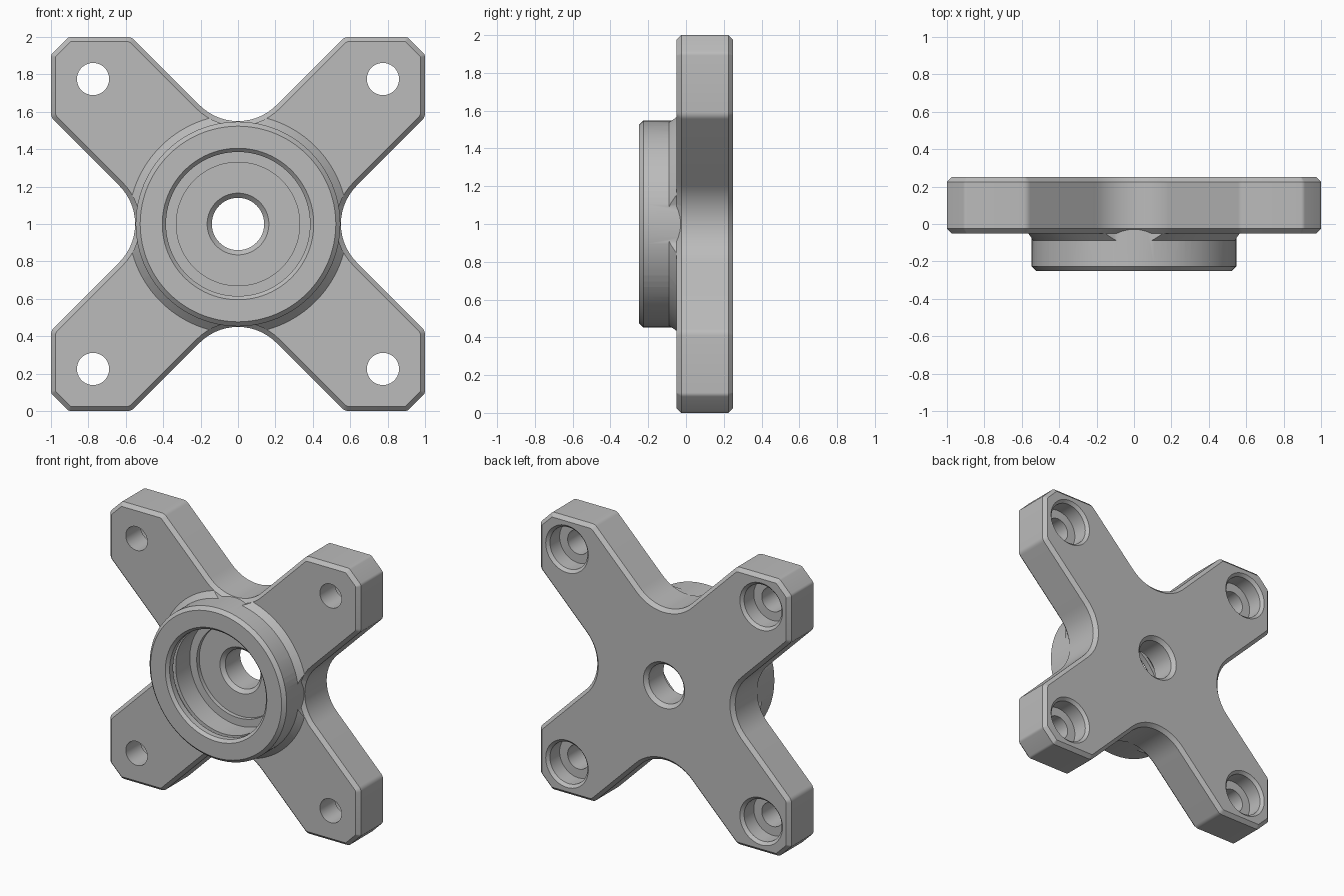
import bpy, bmesh, math
from mathutils import Vector

if "Cube" in bpy.data.objects:
    bpy.data.objects.remove(bpy.data.objects["Cube"], do_unlink=True)

SEGMENTS = 96
FRONT, BACK = -0.05, 0.25
CHAMFER = 0.025

# Single material
steel = bpy.data.materials.new("plain_grey")
steel.use_nodes = True
grey = (0.5, 0.5, 0.5, 1)
steel.diffuse_color = grey
steel.node_tree.nodes["Principled BSDF"].inputs["Base Color"].default_value = grey


def make_object(name, bm):
    bmesh.ops.recalc_face_normals(bm, faces=bm.faces)
    mesh = bpy.data.meshes.new(name)
    bm.to_mesh(mesh)
    bm.free()
    mesh.materials.append(steel)
    obj = bpy.data.objects.new(name, mesh)
    bpy.context.collection.objects.link(obj)
    return obj


def lathe(name, profile, cx=0, cz=1, segments=SEGMENTS):
    """Solid of revolution about y from (radius, y) points."""
    bm = bmesh.new()
    rings = []
    for r, y in profile:
        angles = [math.tau * i / segments for i in range(segments)]
        rings.append([bm.verts.new((cx + r * math.cos(a), y, cz + r * math.sin(a)))
                      for a in angles])
    for a, b in zip(rings, rings[1:]):
        for i in range(segments):
            j = (i + 1) % segments
            bm.faces.new((a[i], a[j], b[j], b[i]))
    bm.faces.new(rings[0])
    bm.faces.new(rings[-1])
    return make_object(name, bm)


def rounded(prev, corner, nxt, radius, steps):
    """Arc that replaces a polygon corner."""
    d1, d2 = (prev - corner).normalized(), (nxt - corner).normalized()
    half = d1.angle(d2) / 2
    centre = corner + (d1 + d2).normalized() * radius / math.sin(half)
    start = corner + d1 * radius / math.tan(half) - centre
    end = corner + d2 * radius / math.tan(half) - centre
    sweep = start.angle(end)
    return [centre + (start * math.sin((1 - t) * sweep) + end * math.sin(t * sweep))
            / math.sin(sweep) for t in (i / steps for i in range(steps + 1))]


def cross_outline(inset=0):
    """Four diagonal arms with clipped tips and filleted valleys."""
    k = inset * math.sqrt(2)
    quarter = [((0, 0.43 - k), 0.29 + inset, 14), ((0.57 + k, 1), 0.05, 4),
               ((0.905, 1), 0.03, 4), ((1, 0.905), 0.03, 4), ((1, 0.57 + k), 0.05, 4)]
    corners = []
    for turn in range(4):
        for (x, z), r, n in quarter:
            for _ in range(turn):
                x, z = z, -x
            corners.append((Vector((x, z)), r, n))
    points = []
    for i, (p, r, n) in enumerate(corners):
        points += rounded(corners[i - 1][0], p, corners[(i + 1) % len(corners)][0], r, n)
    return points


def prism(name, outline, y0, y1):
    bm = bmesh.new()
    front = [bm.verts.new((p.x, y0, p.y + 1)) for p in outline]
    back = [bm.verts.new((p.x, y1, p.y + 1)) for p in outline]
    bm.faces.new(front)
    bm.faces.new(back)
    for i in range(len(front)):
        j = (i + 1) % len(front)
        bm.faces.new((front[i], front[j], back[j], back[i]))
    return make_object(name, bm)


def boolean(obj, other, operation):
    other.hide_render = True
    mod = obj.modifiers.new(other.name, 'BOOLEAN')
    mod.operation, mod.object, mod.solver = operation, other, 'EXACT'


# Cross-shaped plate with chamfered rims
plate = prism("mounting_bracket", cross_outline(), FRONT, BACK)
bevel = plate.modifiers.new("rim_chamfer", 'BEVEL')
bevel.width, bevel.segments = CHAMFER, 1
bevel.limit_method, bevel.angle_limit = 'ANGLE', math.radians(60)

# Round hub on the front
hub = lathe("hub", [(0.523, -0.25), (0.547, -0.226), (0.547, 0.1)])

# Sloped collar where the hub meets each arm
collar = lathe("collar", [(0.546, -0.09), (0.586, FRONT), (0.586, 0)])
collar_trim = prism("collar_trim", cross_outline(CHAMFER), -0.2, 0.1)
boolean(collar, collar_trim, 'INTERSECT')

# Stepped bore with retaining groove, relieved floor and through hole
bore = lathe("bore_cutter", [
    (0.425, -0.27), (0.385, -0.23), (0.385, -0.19), (0.41, -0.19), (0.41, -0.16),
    (0.385, -0.16), (0.385, 0), (0.33, 0), (0.33, 0.03), (0.165, 0.03),
    (0.14, 0.055), (0.14, 0.225), (0.19, 0.275)])

boolean(plate, hub, 'UNION')
boolean(plate, collar, 'UNION')
boolean(plate, bore, 'DIFFERENCE')
helpers = [hub, collar, collar_trim, bore]

# Counterbored bolt hole in each arm
for sx in (-1, 1):
    for sz in (-1, 1):
        hole = lathe("bolt_hole_cutter", [
            (0.086, -0.2), (0.086, 0.12), (0.15, 0.12), (0.15, 0.23), (0.19, 0.27)],
            0.775 * sx, 1 + 0.775 * sz, 48)
        boolean(plate, hole, 'DIFFERENCE')
        helpers.append(hole)

# Bake the modifiers and drop the helpers
bpy.context.view_layer.update()
depsgraph = bpy.context.evaluated_depsgraph_get()
final_mesh = bpy.data.meshes.new_from_object(plate.evaluated_get(depsgraph))
plate.modifiers.clear()
plate.data = final_mesh
final_mesh.materials.clear()
final_mesh.materials.append(steel)
for face in final_mesh.polygons:
    face.material_index = 0
for helper in helpers:
    bpy.data.objects.remove(helper, do_unlink=True)

# Smooth curved walls, sharp edges kept
bpy.ops.object.select_all(action='DESELECT')
plate.select_set(True)
bpy.context.view_layer.objects.active = plate
bpy.ops.object.shade_smooth_by_angle(angle=math.radians(30))
